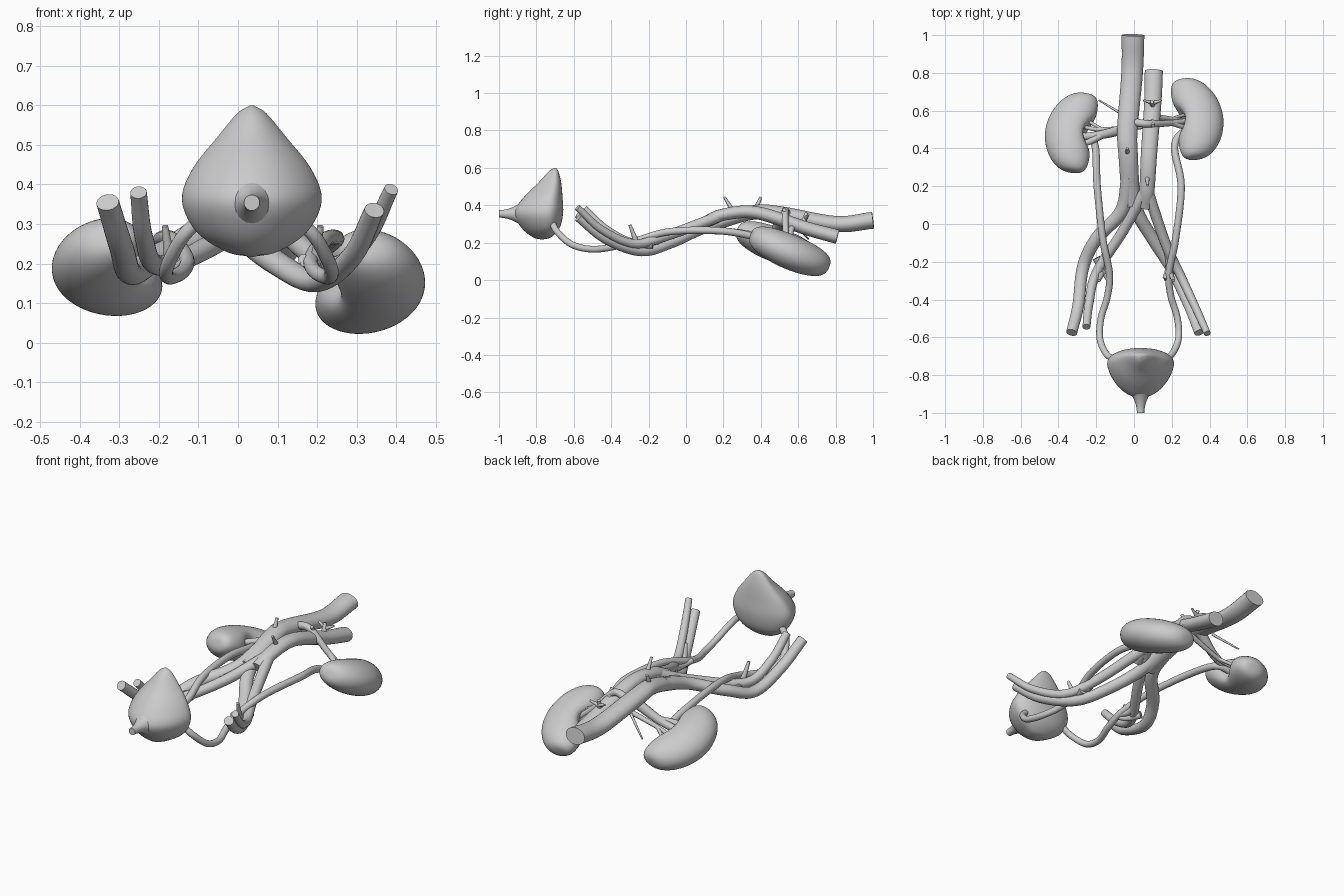
import bpy, bmesh, math
from mathutils import Vector

if "Cube" in bpy.data.objects:
    bpy.data.objects.remove(bpy.data.objects["Cube"])


def spline(keys, steps):
    """Catmull-Rom through tuples of any size."""
    k = [tuple(2 * a - b for a, b in zip(keys[0], keys[1]))] + list(keys)
    k.append(tuple(2 * a - b for a, b in zip(keys[-1], keys[-2])))
    out = []
    for i in range(1, len(k) - 2):
        for s in range(steps):
            t = s / steps
            out.append(tuple((2 * b + (c - a) * t + (2 * a - 5 * b + 4 * c - d) * t * t
                              + (3 * b - a - 3 * c + d) * t ** 3) / 2
                             for a, b, c, d in zip(*k[i - 1:i + 3])))
    return out + [tuple(keys[-1])]


def finish(name, bm):
    bmesh.ops.recalc_face_normals(bm, faces=bm.faces)
    me = bpy.data.meshes.new(name)
    bm.to_mesh(me)
    bm.free()
    ob = bpy.data.objects.new(name, me)
    bpy.context.collection.objects.link(ob)
    bpy.context.view_layer.objects.active = ob
    ob.select_set(True)
    bpy.ops.object.shade_smooth_by_angle(angle=math.radians(50))
    ob.select_set(False)


def skin(name, rings):
    bm = bmesh.new()
    vs = [[bm.verts.new(p) for p in r] for r in rings]
    n = len(vs[0])
    for a, b in zip(vs, vs[1:]):
        for i in range(n):
            j = (i + 1) % n
            bm.faces.new((a[i], a[j], b[j], b[i]))
    bm.faces.new(vs[0])
    bm.faces.new(vs[-1])
    finish(name, bm)


def tube(name, pts, r0, r1, flat=1.0, sides=20):
    """Tapered tube through a few points, optionally flattened."""
    path = [Vector(p) for p in spline(pts, 7)]
    up, rings, last = None, [], len(path) - 1
    for i, p in enumerate(path):
        t = (path[min(i + 1, last)] - path[max(i - 1, 0)]).normalized()
        if up is None:
            up = Vector((0, 0, 1)) if abs(t.z) < 0.9 else Vector((0, 1, 0))
        up = (up - t * up.dot(t)).normalized()
        side = t.cross(up)
        r = r0 + (r1 - r0) * i / last
        rings.append([p + side * r * math.cos(a) + up * r * flat * math.sin(a)
                      for a in (2 * math.pi * k / sides for k in range(sides))])
    skin(name, rings)


def kidney(name, top, bottom, medial):
    """Full-ended sphere bent into a bean with a hilum dent on the medial side."""
    top, bottom = Vector(top), Vector(bottom)
    u = (top - bottom).normalized()
    v = Vector((medial, 0, 0.12))
    v = (v - u * v.dot(u)).normalized()
    w = u.cross(v)
    mid, half = (top + bottom) / 2, (top - bottom).length / 2
    bm = bmesh.new()
    bmesh.ops.create_uvsphere(bm, u_segments=48, v_segments=40, radius=1)
    for vert in bm.verts:
        b, c, a = vert.co
        fat = max(1 - a * a, 1e-4) ** -0.18
        dent = 0.06 * math.exp(-a * a / 0.09 - c * c * 2) * max(b, 0)
        lat = b * fat * 0.128 + 0.05 * (a * a - 0.45) - dent
        vert.co = mid + u * a * half + v * lat + w * c * fat * 0.092
    finish(name, bm)


def hilum_vessel(name, pts, r):
    """Kidney vessel that splits in two near its end."""
    tube(name, pts, r, r * 0.6, sides=14)
    mid, end = Vector(pts[-2]), Vector(pts[-1])
    spread = Vector((0, 0.045, -0.02)) * (1 if r < 0.018 else -1)
    tube(name + "_fork", [mid, (mid + end) / 2 + spread * 0.6, end + spread], r * 0.65, r * 0.5, sides=12)


def stub(name, base, step, r):
    """Short tapering side branch."""
    base, step = Vector(base), Vector(step)
    tube(name, [base, base + step * 0.5, base + step], r, r * 0.5, sides=12)


# Bladder: height, half width, front y, back y
levels = [(0.217, 0.004, -0.775, -0.765), (0.23, 0.065, -0.82, -0.72), (0.28, 0.14, -0.88, -0.675),
          (0.36, 0.177, -0.92, -0.657), (0.44, 0.15, -0.87, -0.66), (0.52, 0.087, -0.79, -0.667),
          (0.58, 0.037, -0.735, -0.682), (0.60, 0.005, -0.705, -0.695)]
rings = []
for z, hw, yf, yb in spline(levels, 5):
    yc, ring = yb + (yf - yb) * 0.32, []
    for i in range(48):
        s, c = math.sin(i * math.pi / 24), math.cos(i * math.pi / 24)
        y = yc + (yb - yc) * s ** 0.9 if s > 0 else yc - (yc - yf) * abs(s) ** 1.35
        ring.append((0.035 + hw * c, y, z))
    rings.append(ring)
skin("bladder", rings)

# Flared outlet of the bladder
rings = []
for i in range(13):
    r = 0.02 + 0.05 * (1 - i / 12) ** 2
    rings.append([(0.035 + r * math.cos(k * math.pi / 12), -0.87 - 0.13 * i / 12,
                   0.354 + r * math.sin(k * math.pi / 12)) for k in range(24)])
skin("bladder_outlet", rings)

# Kidneys
kidney("kidney_a", (-.285, .69, .115), (-.355, .28, .265), 1)
kidney("kidney_b", (.29, .765, .065), (.355, .35, .24), -1)

# Great vein and its two branches
tube("great_vein", [(-.005, 1, .32), (-.01, .8, .3), (-.035, .5, .355), (-.03, .35, .36),
                    (-.015, .1, .285)], .06, .048, .75, 28)
tube("vein_branch_a", [(-.03, .25, .338), (-.065, .07, .28), (-.2, -.08, .22), (-.27, -.23, .175),
                       (-.295, -.43, .24), (-.33, -.575, .355)], .038, .029, .9)
tube("vein_branch_b", [(-.022, .25, .338), (.015, .07, .27), (.1, -.08, .2), (.2, -.24, .155),
                       (.29, -.43, .22), (.345, -.575, .335)], .038, .026, .9)

# Great artery and its two branches
tube("great_artery", [(.105, .81, .232), (.1, .65, .275), (.08, .38, .36), (.07, .2, .35),
                      (.06, .09, .305)], .048, .038, .8, 28)
tube("artery_branch_a", [(.067, .19, .345), (-.06, -.04, .25), (-.2, -.26, .195),
                         (-.238, -.42, .265), (-.252, -.545, .38)], .03, .021)
tube("artery_branch_b", [(.067, .19, .345), (.17, -.11, .235), (.25, -.28, .195),
                         (.33, -.45, .27), (.388, -.58, .388)], .03, .018)

# Ureters: the lower run is mirrored, the upper end meets each kidney
run = [(-.195, .2, .262), (-.165, -.08, .26), (-.13, -.26, .213), (-.14, -.38, .18),
       (-.175, -.5, .165), (-.18, -.61, .19), (-.145, -.69, .26), (-.1, -.715, .31)]
tube("ureter_a", [(-.29, .47, .2), (-.21, .43, .225)] + run, .02, .017)
tube("ureter_b", [(.3, .52, .15), (.215, .42, .215)] + [(.055 - x, y, z) for x, y, z in run], .02, .017)

# Kidney vessels
hilum_vessel("kidney_vein_a", [(-.03, .51, .34), (-.16, .475, .255), (-.29, .46, .21)], .029)
hilum_vessel("kidney_artery_a", [(.08, .52, .3), (-.17, .5, .225), (-.29, .52, .19)], .015)
hilum_vessel("kidney_vein_b", [(-.01, .54, .355), (.08, .53, .365), (.2, .535, .25), (.31, .55, .16)], .022)
hilum_vessel("kidney_artery_b", [(.1, .57, .3), (.2, .555, .22), (.31, .54, .14)], .016)

# Short stubs and twigs on the great vessels
stub("gland_vein", (-.06, .58, .3), (-.125, .075, -.08), .008)
stub("gut_stub_upper", (.1, .62, .28), (-.005, .025, .08), .018)
for i, dx in enumerate((-.05, .045)):
    stub(f"gut_stub_fork_{i}", (.1, .64, .33), (dx, .015, .02), .011)
stub("gut_stub_middle", (.095, .55, .32), (.005, -.03, .065), .017)
stub("gut_stub_lower", (.07, .25, .37), (.002, -.045, .075), .013)
stub("vein_stub", (-.035, .37, .37), (0, .03, .075), .015)

# Pelvic side branches, mirrored
for tag, m, off in (("a", -1, 0), ("b", 1, .04)):
    tube("pelvic_artery_" + tag, [(m * .14 + off, -.15, .21), (m * .145 + off, -.22, .2),
                                  (m * .125 + off, -.29, .21)], .02, .014, sides=14)
    tube("pelvic_vein_" + tag, [(m * .2 + off * .2, -.18, .19), (m * .16 + off, -.25, .185),
                                (m * .13 + off, -.3, .205)], .021, .014, sides=14)
    stub("pelvic_stub_" + tag, (m * .17 + off * .6, -.26, .19), (m * .015, -.04, .105), .016)
